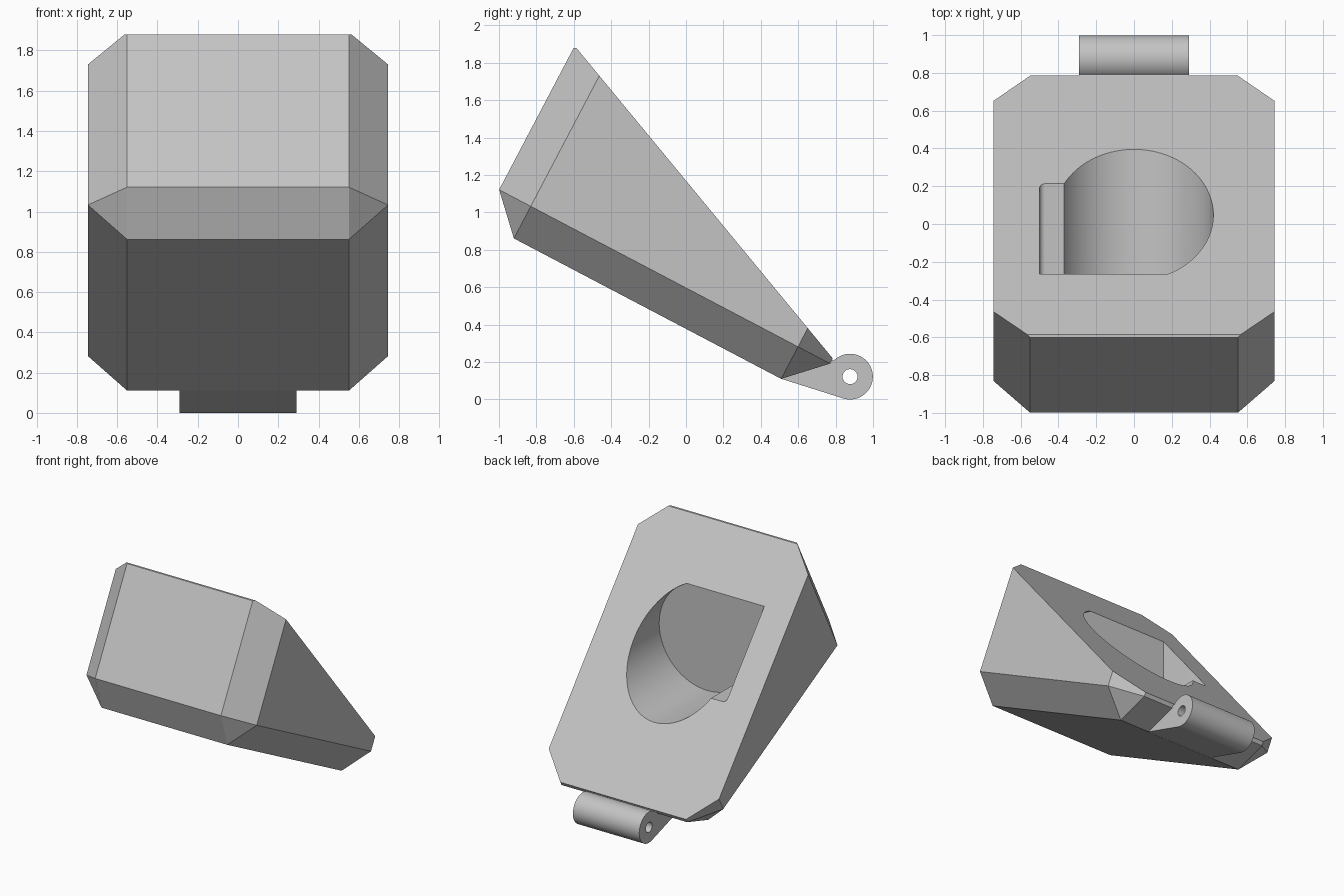
import bpy, bmesh
from math import sin, cos, pi, radians
from mathutils import Vector

if "Cube" in bpy.data.objects:
    bpy.data.objects.remove(bpy.data.objects["Cube"])

grey = bpy.data.materials.new("light_grey")
grey.use_nodes = True
colour = (0.55, 0.55, 0.55, 1)
grey.diffuse_color = colour
grey.node_tree.nodes["Principled BSDF"].inputs["Base Color"].default_value = colour

ALONG = Vector((0, 0.885, -0.465)).normalized()   # down the slope of the base
UP = Vector((0, 0.465, 0.885)).normalized()       # square to the base


def finish(name, bm):
    bmesh.ops.recalc_face_normals(bm, faces=bm.faces)
    mesh = bpy.data.meshes.new(name)
    bm.to_mesh(mesh)
    bm.free()
    mesh.materials.append(grey)
    obj = bpy.data.objects.new(name, mesh)
    bpy.context.collection.objects.link(obj)
    return obj


def extrude(name, points, shift):
    bm = bmesh.new()
    face = bm.faces.new([bm.verts.new(p) for p in points])
    out = bmesh.ops.extrude_face_region(bm, geom=[face])
    moved = [g for g in out["geom"] if isinstance(g, bmesh.types.BMVert)]
    bmesh.ops.translate(bm, verts=moved, vec=shift)
    return finish(name, bm)


def cut(obj, cutter):
    cutter.hide_render = True
    mod = obj.modifiers.new("cut", 'BOOLEAN')
    mod.operation = 'DIFFERENCE'
    mod.solver = 'EXACT'
    mod.object = cutter
    bpy.ops.object.select_all(action='DESELECT')
    bpy.context.view_layer.objects.active = obj
    obj.select_set(True)
    bpy.ops.object.modifier_apply(modifier=mod.name)
    bpy.data.objects.remove(cutter)


def smooth(obj):
    bpy.ops.object.select_all(action='DESELECT')
    bpy.context.view_layer.objects.active = obj
    obj.select_set(True)
    bpy.ops.object.shade_smooth_by_angle(angle=radians(30))


def circle(cx, cy, r, start=0.0, end=2 * pi, n=96, closed=True):
    steps = n if closed else n - 1
    return [(cx + r * cos(start + (end - start) * i / steps),
             cy + r * sin(start + (end - start) * i / steps)) for i in range(n)]


# Wedge body: chamfered prism on a bevelled base, sliced by the sloping face
X_IN, X_OUT = 0.55, 0.745
U_IN, U_OUT = (-1.215, 0.399), (-1.406, 0.593)
V_BASE, V_MID, V_TALL = 0.334, 0.528, 2.0
bm = bmesh.new()
for side in (-1, 1):
    for u_in, u_out in zip(U_IN, U_OUT):
        ring = [(X_IN, u_in, V_BASE)]
        for v in (V_MID, V_TALL):
            ring += [(X_IN, u_out, v), (X_OUT, u_in, v)]
        for x, u, v in ring:
            bm.verts.new(Vector((side * x, 0, 0)) + ALONG * u + UP * v)
bmesh.ops.convex_hull(bm, input=bm.verts)
bmesh.ops.dissolve_limit(bm, angle_limit=radians(1), verts=bm.verts, edges=bm.edges)
for point, normal in (((0, -0.585, 1.878), (0, 1.211, 1)), ((0, 0, 1.878), (0, 0, 1))):
    out = bmesh.ops.bisect_plane(bm, geom=bm.verts[:] + bm.edges[:] + bm.faces[:],
                                 plane_co=point, plane_no=Vector(normal).normalized(),
                                 clear_outer=True)
    rim = [g for g in out["geom_cut"] if isinstance(g, bmesh.types.BMEdge)]
    bmesh.ops.holes_fill(bm, edges=rim, sides=0)
body = finish("wedge_body", bm)

# Round pocket running back from an upright wall
WALL = -0.265
pocket = extrude("pocket_cutter",
                 [(x, WALL, z) for x, z in circle(0, 1.111, 0.42, n=128)], (0, 1.2, 0))
cut(body, pocket)

# Side slot with a rounded lower corner
corner = circle(-0.47, 0.941, 0.03, pi, 1.5 * pi, 8, False)
slot = extrude("slot_cutter",
               [(x, WALL, z) for x, z in [(0, 2), (-0.5, 2)] + corner + [(0, 0.911)]],
               (0, 1.2, 0))
cut(body, slot)
smooth(body)

# Hinge: barrel with a tapering arm, bored through
HALF, HY, HZ = 0.29, 0.877, 0.122
arc = circle(HY, HZ, 0.122, radians(-107), radians(135), 64, False)
hinge = extrude("hinge_barrel",
                [(-HALF, y, z) for y, z in [(0.7, 0.24), (0.51, 0.11)] + arc],
                (2 * HALF, 0, 0))
bore = extrude("pin_cutter",
               [(-1, y, z) for y, z in circle(HY, HZ, 0.04, n=48)], (2, 0, 0))
cut(hinge, bore)
smooth(hinge)
